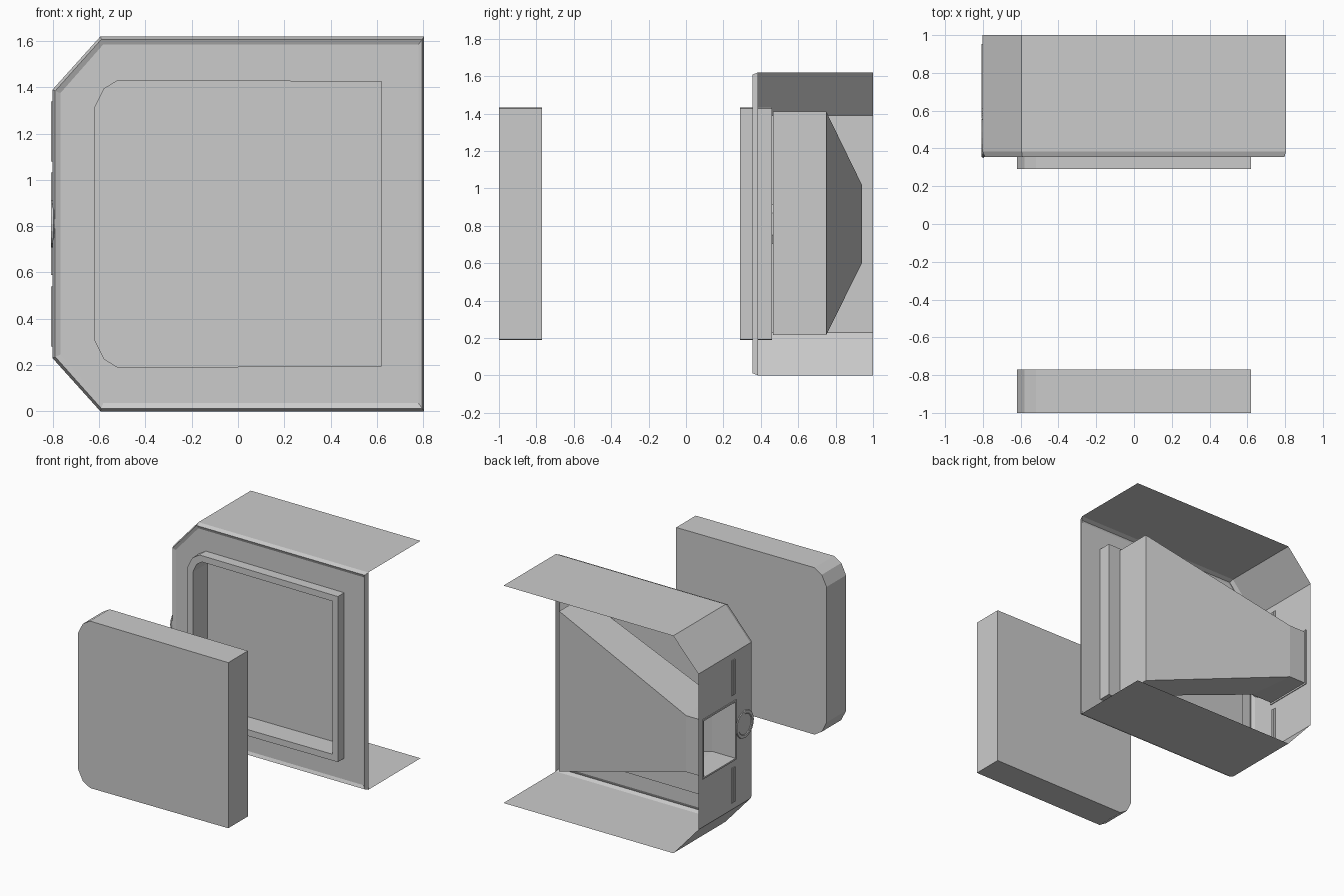
import bpy, bmesh, math
from mathutils import Vector

if "Cube" in bpy.data.objects:
    bpy.data.objects.remove(bpy.data.objects["Cube"])


def make(name, bm):
    bmesh.ops.remove_doubles(bm, verts=bm.verts[:], dist=1e-5)
    bmesh.ops.recalc_face_normals(bm, faces=bm.faces[:])
    me = bpy.data.meshes.new(name)
    bm.to_mesh(me)
    bm.free()
    ob = bpy.data.objects.new(name, me)
    bpy.context.collection.objects.link(ob)
    return ob


def ring(bm, outline, y):
    return [bm.verts.new((x, y, z)) for x, z in outline]


def bridge(bm, a, b, closed=True):
    n = len(a)
    for i in range(n if closed else n - 1):
        j = (i + 1) % n
        bm.faces.new((a[i], a[j], b[j], b[i]))


def fill_between(bm, *loops):
    edges = []
    for loop in loops:
        for i, v in enumerate(loop):
            w = loop[(i + 1) % len(loop)]
            edges.append(bm.edges.get((v, w)) or bm.edges.new((v, w)))
    bmesh.ops.triangle_fill(bm, edges=edges, use_beauty=True)


def box(name, lo, hi):
    bm = bmesh.new()
    bmesh.ops.create_cube(bm, size=1)
    for v in bm.verts:
        v.co = Vector([(a + b) / 2 + c * (b - a) for a, b, c in zip(lo, hi, v.co)])
    return make(name, bm)


def mirrored(lower, mid):
    """Complete a half outline by mirroring it about the height mid."""
    return lower + [(x, 2 * mid - z) for x, z in reversed(lower)]


MID = 0.81
outer = mirrored([(.805, 0), (-.595, 0), (-.802, .23)], MID)
inner = mirrored([(.78, .035), (-.583, .035), (-.768, .245)], MID)
lip = [tuple(a + .35 * (b - a) for a, b in zip(p, q)) for p, q in zip(outer, inner)]
window = mirrored([(.62, .193), (-.52, .188), (-.58, .225), (-.62, .305)], MID)
opening = mirrored([(.575, .24), (-.50, .235), (-.545, .265), (-.575, .33)], MID)
HOLE_Y, HOLE_Z = (.57, .94), (.60, 1.02)

# Cabinet shell: open at the back and right, with a hole in the left wall
bm = bmesh.new()
back, front = ring(bm, outer, 1.0), ring(bm, outer, .385)
for i in (0, 1, 3, 4):
    bm.faces.new((back[i], back[i + 1], front[i + 1], front[i]))
hole = [bm.verts.new((-.802, y, z)) for y, z in
        ((HOLE_Y[0], HOLE_Z[0]), (HOLE_Y[1], HOLE_Z[0]),
         (HOLE_Y[1], HOLE_Z[1]), (HOLE_Y[0], HOLE_Z[1]))]
fill_between(bm, [back[2], back[3], front[3], front[2]], hole)
make("cabinet_shell", bm)

# Front plate with stepped bevel and window cut-out
bm = bmesh.new()
a, b, c = ring(bm, outer, .385), ring(bm, lip, .355), ring(bm, inner, .365)
bridge(bm, a, b)
bridge(bm, b, c)
fill_between(bm, c, ring(bm, window, .365))
make("front_plate", bm)

# Window frame protruding through the plate
bm = bmesh.new()
loops = [ring(bm, o, y) for o, y in
         ((window, .29), (window, .46), (opening, .46), (opening, .29))]
for i in range(4):
    bridge(bm, loops[i], loops[(i + 1) % 4])
make("window_frame", bm)

# Pane closing the frame
bm = bmesh.new()
bm.faces.new(ring(bm, opening, .46))
make("window_pane", bm)

# Loose front cover
bm = bmesh.new()
f, r = ring(bm, window, -1.0), ring(bm, window, -.77)
bridge(bm, f, r)
bm.faces.new(f)
bm.faces.new(r)
make("front_cover", bm)

# Tapered duct from the window to the side hole
bm = bmesh.new()


def section(xf, xb, y0, y1, z0, z1):
    return [bm.verts.new(p) for p in
            ((xf, y0, z0), (xb, y1, z0), (xb, y1, z1), (xf, y0, z1))]


s = [section(.52, .52, .465, .75, .215, 1.41),
     section(-.615, -.66, *HOLE_Y, *HOLE_Z),
     section(-.802, -.802, *HOLE_Y, *HOLE_Z)]
bridge(bm, s[0], s[1])
bridge(bm, s[1], s[2])
bm.faces.new(s[0])
make("side_duct", bm)

# Thin trim around the side hole
t = .012
for name, y0, y1, z0, z1 in (
        ("bottom", HOLE_Y[0] - t, HOLE_Y[1] + t, HOLE_Z[0] - t, HOLE_Z[0]),
        ("top", HOLE_Y[0] - t, HOLE_Y[1] + t, HOLE_Z[1], HOLE_Z[1] + t),
        ("front", HOLE_Y[0] - t, HOLE_Y[0], HOLE_Z[0], HOLE_Z[1]),
        ("back", HOLE_Y[1], HOLE_Y[1] + t, HOLE_Z[0], HOLE_Z[1])):
    box("hole_trim_" + name, (-.808, y0, z0), (-.796, y1, z1))

# Upright rails above and below the hole
for name, z0, z1 in (("lower", .28, .54), ("upper", 1.08, 1.34)):
    for k, y in enumerate((.572, .596)):
        box(f"{name}_rail_{k}", (-.808, y, z0), (-.796, y + .016, z1))

# Round flared knob on the left wall
bm = bmesh.new()
N = 20
rings = []
for x, rad in ((-.765, .06), (-.797, .105), (-.808, .1), (-.808, .08), (-.803, .075)):
    rings.append([bm.verts.new((x, .455 + rad * math.cos(2 * math.pi * i / N),
                                MID + rad * math.sin(2 * math.pi * i / N)))
                  for i in range(N)])
for p, q in zip(rings, rings[1:]):
    bridge(bm, p, q)
bm.faces.new(rings[0])
bm.faces.new(rings[-1])
make("side_knob", bm)
